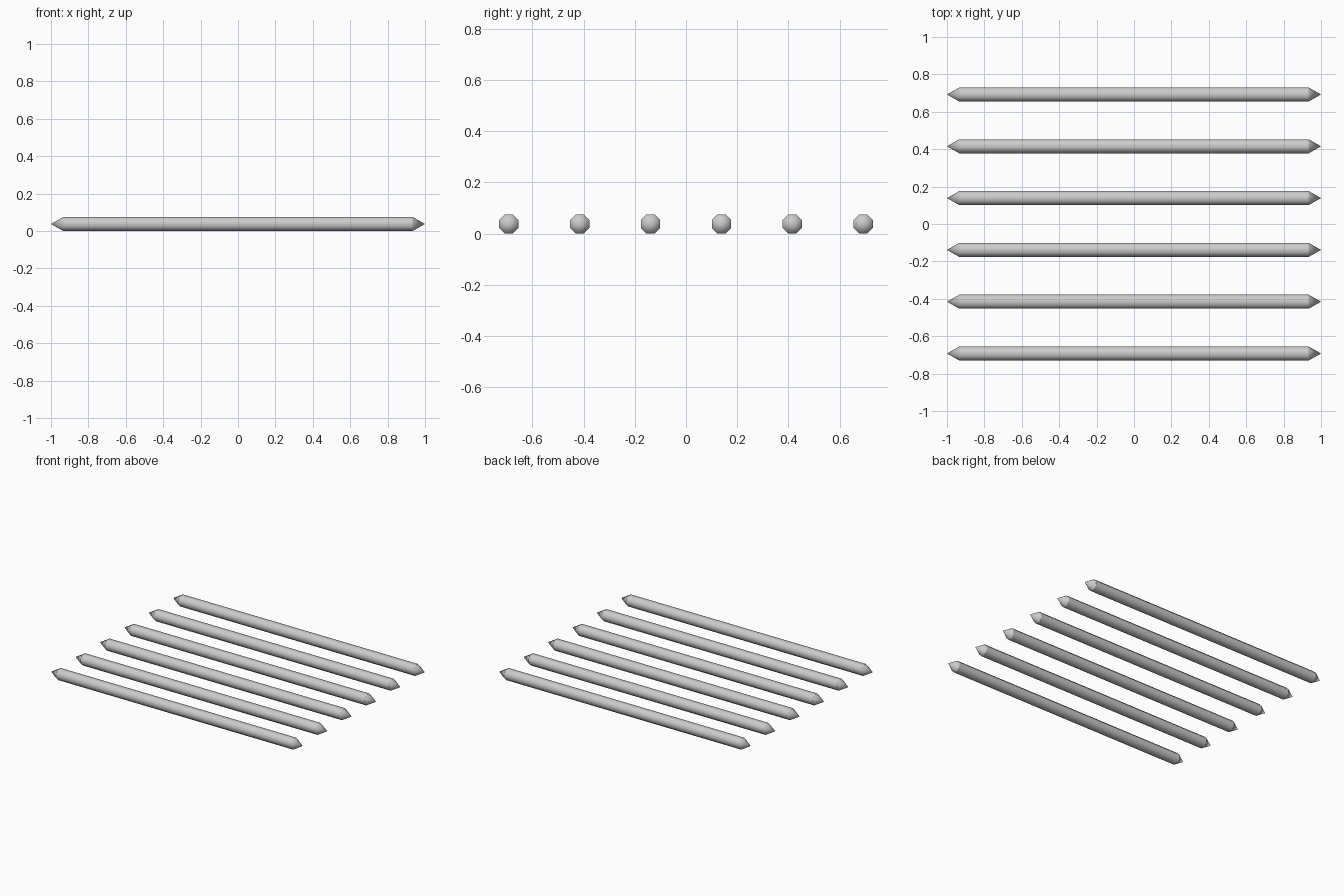
import bpy, bmesh
from math import cos, sin, pi

if "Cube" in bpy.data.objects:
    bpy.data.objects.remove(bpy.data.objects["Cube"])

SIDES, COUNT = 8, 6
FLAT = 0.0375                  # half width across flats
RADIUS = FLAT / cos(pi / SIDES)
SHOULDER, TIP = 0.934, 1.0
SPACING = 0.277


def pointed_bar_mesh():
    """Octagonal bar along x with a pyramid point at both ends."""
    bm = bmesh.new()
    rings, tips = [], []
    for s in (-1, 1):
        rings.append([bm.verts.new((s * SHOULDER,
                                    RADIUS * cos((i + 0.5) * 2 * pi / SIDES),
                                    RADIUS * sin((i + 0.5) * 2 * pi / SIDES)))
                      for i in range(SIDES)])
        tips.append(bm.verts.new((s * TIP, 0, 0)))
    a, b = rings
    for i in range(SIDES):
        j = (i + 1) % SIDES
        bm.faces.new((a[i], a[j], b[j], b[i]))
        bm.faces.new((a[j], a[i], tips[0]))
        bm.faces.new((b[i], b[j], tips[1]))
    bmesh.ops.recalc_face_normals(bm, faces=bm.faces)
    for f in bm.faces:
        f.smooth = True
    # crisp crease where the points begin
    for e in bm.edges:
        if len({len(f.verts) for f in e.link_faces}) == 2:
            e.smooth = False
    mesh = bpy.data.meshes.new("pointed_bar")
    bm.to_mesh(mesh)
    bm.free()
    return mesh


# Row of six identical bars lying on the ground
bar = pointed_bar_mesh()
for k in range(COUNT):
    obj = bpy.data.objects.new(f"pointed_bar_{k + 1}", bar)
    obj.location = (0, (k - (COUNT - 1) / 2) * SPACING, FLAT)
    bpy.context.collection.objects.link(obj)
